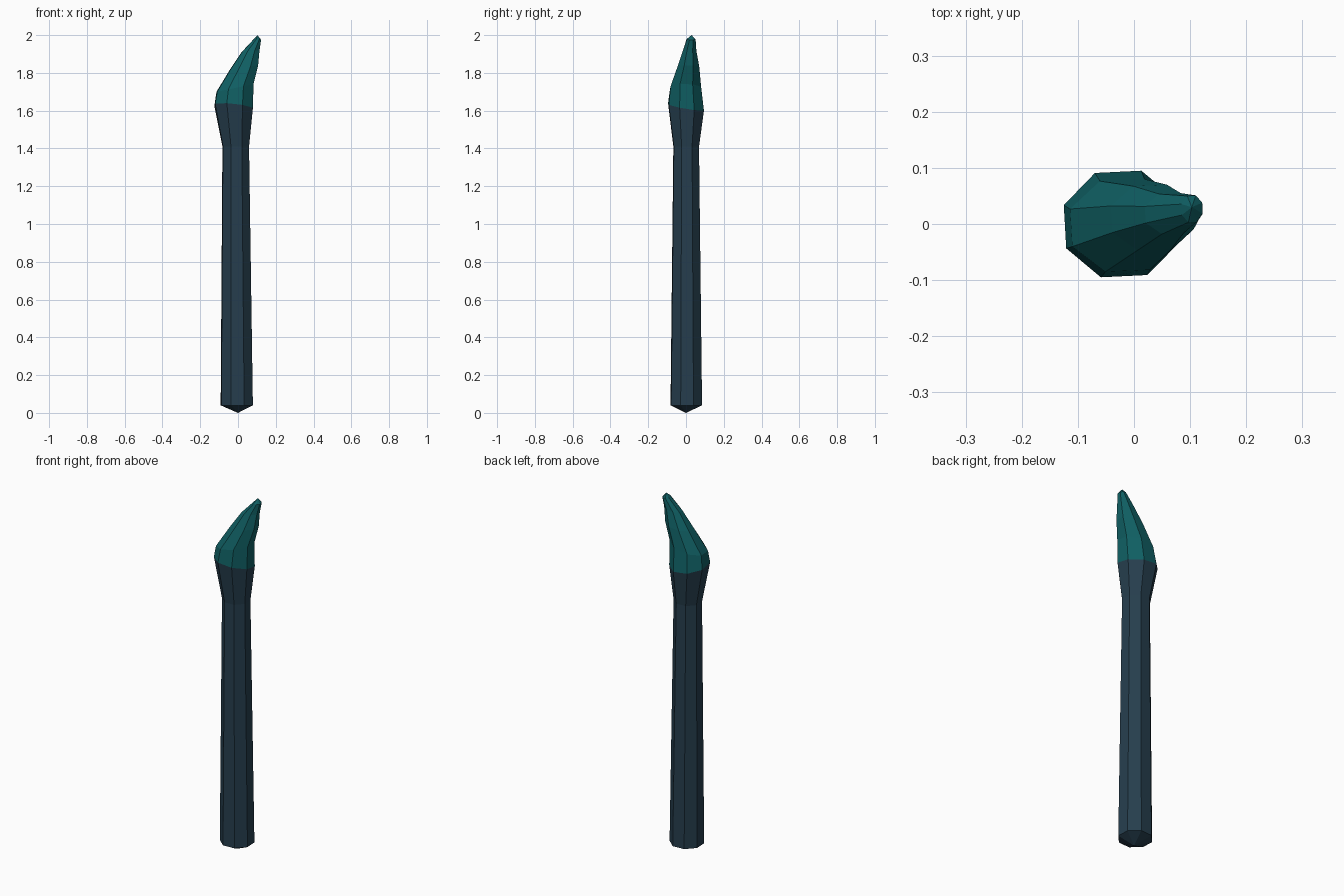
import bpy, math

if "Cube" in bpy.data.objects:
    bpy.data.objects.remove(bpy.data.objects["Cube"])

SIDES = 8
TURN = math.radians(25.5)


def material(name, rgb):
    m = bpy.data.materials.new(name)
    m.diffuse_color = (*rgb, 1)
    m.use_nodes = True
    m.node_tree.nodes["Principled BSDF"].inputs["Base Color"].default_value = m.diffuse_color
    return m


def ring(x0, x1, y0, y1, z_left, z_right):
    """Eight-sided ring filling an x/y extent, tilted from left to right."""
    pts = []
    for i in range(SIDES):
        a = TURN + i * 2 * math.pi / SIDES
        u, v = math.cos(a) / 0.923, math.sin(a) / 0.943
        pts.append(((x0 + x1) / 2 + u * (x1 - x0) / 2,
                    (y0 + y1) / 2 + v * (y1 - y0) / 2,
                    (z_left + z_right) / 2 + u * (z_right - z_left) / 2))
    return pts


def loft(name, rings, mat, bottom=None, top=None):
    """Skin the rings, closing each end with a point or a flat cap."""
    verts = [p for r in rings for p in r]
    faces = []
    for k in range(len(rings) - 1):
        for i in range(SIDES):
            j = (i + 1) % SIDES
            a, b = k * SIDES, (k + 1) * SIDES
            faces.append((a + i, a + j, b + j, b + i))
    last = (len(rings) - 1) * SIDES
    for point, base, flip in ((bottom, 0, True), (top, last, False)):
        loop = [base + i for i in range(SIDES)]
        if flip:
            loop.reverse()
        if point:
            verts.append(point)
            c = len(verts) - 1
            faces += [(loop[i], loop[(i + 1) % SIDES], c) for i in range(SIDES)]
        elif name == "handle":
            continue  # end hidden inside the join with the bristles
        else:
            continue
    me = bpy.data.meshes.new(name)
    me.from_pydata(verts, [], faces)
    me.materials.append(mat)
    ob = bpy.data.objects.new(name, me)
    bpy.context.collection.objects.link(ob)
    return ob


slate = material("dark slate blue", (0.019, 0.048, 0.075))
teal = material("deep teal", (0.005, 0.115, 0.125))

# Widest ring, shared by the flared handle end and the bristles
join = ring(-0.123, 0.077, -0.095, 0.095, 1.63, 1.61)
join = [(x, y, z - 0.17 * y) for x, y, z in join]

# Handle with pointed butt and flared end
loft("handle", [
    ring(-0.09, 0.077, -0.082, 0.085, 0.04, 0.04),
    ring(-0.081, 0.057, -0.067, 0.069, 1.41, 1.41),
    join,
], slate, bottom=(0, 0, 0))

# Bristle tip, swept over to the right
loft("bristles", [
    join,
    ring(-0.112, 0.08, -0.085, 0.08, 1.70, 1.74),
    ring(-0.04, 0.105, -0.047, 0.07, 1.82, 1.84),
    ring(0.02, 0.113, -0.018, 0.055, 1.91, 1.92),
    ring(0.085, 0.122, 0.003, 0.051, 1.98, 1.975),
], teal, top=(0.103, 0.03, 2.0))
